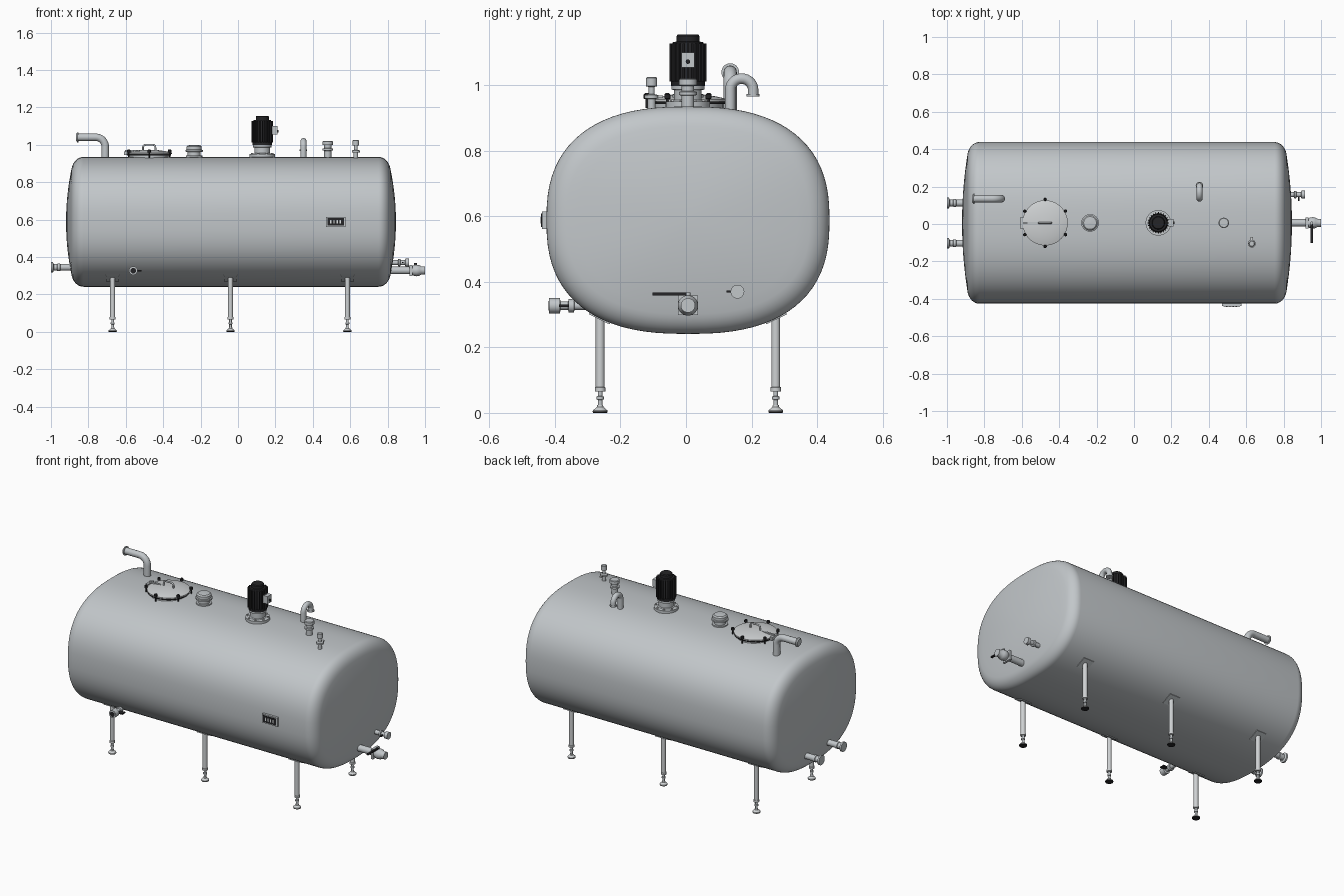
import bpy, bmesh, math
from mathutils import Vector, Matrix

if "Cube" in bpy.data.objects:
    bpy.data.objects.remove(bpy.data.objects["Cube"])

CY = 0.006                      # middle of the vessel in y
CZ, A, B, N = 0.588, 0.432, 0.347, 2.5   # oval section: centre, half axes, exponent


def material(name, rgb):
    m = bpy.data.materials.new(name)
    m.diffuse_color = (*rgb, 1)
    m.use_nodes = True
    m.node_tree.nodes["Principled BSDF"].inputs["Base Color"].default_value = m.diffuse_color
    return m


STEEL = material("brushed steel", (0.54, 0.57, 0.59))
BRIGHT = material("bright steel", (0.62, 0.64, 0.65))
BLACK = material("black", (0.018, 0.018, 0.02))
PALE = material("pale display", (0.75, 0.78, 0.78))


def finish(name, bm, mat, smooth=True):
    bmesh.ops.recalc_face_normals(bm, faces=bm.faces)
    me = bpy.data.meshes.new(name)
    bm.to_mesh(me)
    bm.free()
    me.materials.append(mat)
    ob = bpy.data.objects.new(name, me)
    bpy.context.collection.objects.link(ob)
    if smooth:
        bpy.ops.object.select_all(action='DESELECT')
        ob.select_set(True)
        bpy.context.view_layer.objects.active = ob
        bpy.ops.object.shade_smooth_by_angle(angle=math.radians(35))
    return ob


def loft(name, rings, mat):
    """Skin a list of equal-length point rings and cap both ends."""
    bm = bmesh.new()
    vs = [[bm.verts.new(p) for p in r] for r in rings]
    n = len(vs[0])
    for r0, r1 in zip(vs, vs[1:]):
        for i in range(n):
            j = (i + 1) % n
            bm.faces.new((r0[i], r0[j], r1[j], r1[i]))
    bm.faces.new(vs[0])
    bm.faces.new(vs[-1])
    return finish(name, bm, mat)


def lathe(name, origin, profile, mat, axis=(0, 0, 1), segs=28):
    """Turn (radius, distance along axis) points around an axis."""
    q = Vector((0, 0, 1)).rotation_difference(Vector(axis))
    o = Vector(origin)
    rings = [[o + q @ Vector((r * math.cos(t), r * math.sin(t), h))
              for t in (2 * math.pi * i / segs for i in range(segs))]
             for r, h in profile]
    return loft(name, rings, mat)


def boxes(name, items, mat):
    """One object from (centre, size, rotation) boxes."""
    bm = bmesh.new()
    for c, s, rot in items:
        m = Matrix.Translation(c) @ (rot or Matrix()) @ Matrix.Diagonal((*s, 1))
        bmesh.ops.create_cube(bm, size=1, matrix=m)
    return finish(name, bm, mat, smooth=False)


def pipe(name, pts, radius, bend, mat):
    """Tube through corner points, each inner corner rounded."""
    P = [Vector(p) for p in pts]
    path = [P[0]]
    for a, b, c in zip(P, P[1:], P[2:]):
        s, e = b + (a - b).normalized() * bend, b + (c - b).normalized() * bend
        k = s + e - b           # centre of the bend
        for i in range(9):
            t = math.pi / 2 * i / 8
            path.append(k + (s - k) * math.cos(t) + (e - k) * math.sin(t))
    path.append(P[-1])
    rings = []
    side = (P[1] - P[0]).cross(P[2] - P[1]).normalized()
    for i, p in enumerate(path):
        d = (path[min(i + 1, len(path) - 1)] - path[max(i - 1, 0)]).normalized()
        up = side.cross(d)
        rings.append([p + radius * (side * math.cos(t) + up * math.sin(t))
                      for t in (2 * math.pi * j / 20 for j in range(20))])
    return loft(name, rings, mat)


# Vessel: oval section, rounded knuckles and shallow dished ends
def oval(x, a, b):
    pts = []
    for i in range(80):
        c, s = math.cos(math.tau * i / 80), math.sin(math.tau * i / 80)
        pts.append((x, CY + a * math.copysign(abs(c) ** (2 / N), c),
                    CZ + b * math.copysign(abs(s) ** (2 / N), s)))
    return pts


half = []                       # (distance out from the centre, a, b)
for i in range(9):
    t = math.radians(76) * i / 8
    d = 0.08 * (1 - math.cos(t))
    half.append((0.8 - 0.065 * (1 - math.sin(t)) / 1 + 0.0, A - d, B - d))
a1, b1, x1 = half[-1][1], half[-1][2], half[-1][0]
# dished part continues the knuckle up to the crown
x_crown = 0.882
knuckle = [(x + 0.054, a, b) for x, a, b in half]
x1 += 0.054
dish = [(x1 + (x_crown - x1) * (1 - f * f), a1 * f, b1 * f)
        for f in (0.9, 0.75, 0.6, 0.45, 0.3, 0.15, 0.02)]
end = knuckle + dish
MX = -0.0375
loft("vessel", [oval(MX - x, a, b) for x, a, b in reversed(end)] +
     [oval(MX + x, a, b) for x, a, b in end], STEEL)

# Legs with pads, spindles and feet
for x in (-0.67, -0.04, 0.585):
    for s in (-1, 1):
        y = CY + s * 0.268
        lathe("leg", (x, y, 0), [(0.016, 0.066), (0.016, 0.078), (0.0135, 0.079),
                                 (0.0135, 0.32)], BRIGHT, segs=20)
        lathe("leg_spindle", (x, y, 0), [(0.007, 0.015), (0.007, 0.04), (0.011, 0.041),
                                         (0.011, 0.05), (0.007, 0.051), (0.007, 0.07)], STEEL, segs=12)
        lathe("foot", (x, y, 0), [(0.023, 0.004), (0.022, 0.008), (0.010, 0.018),
                                  (0.009, 0.024)], BRIGHT, segs=20)
        lathe("foot_sole", (x, y, 0), [(0.021, 0), (0.023, 0.004)], BLACK, segs=20)
        boxes("leg_pad", [((x, y, 0.291), (0.07, 0.07, 0.012),
                           Matrix.Rotation(s * 0.46, 4, 'X'))], STEEL)

# Manhole: neck, domed lid, clamps, handle and hinge
mx = -0.475
lathe("manhole_neck", (mx, CY, 0), [(0.108, 0.9), (0.108, 0.95)], STEEL, segs=48)
lathe("manhole_lid", (mx, CY, 0), [(0.115, 0.948), (0.121, 0.951), (0.121, 0.957), (0.112, 0.960),
                                   (0.085, 0.966), (0.05, 0.971), (0.002, 0.973)], BRIGHT, segs=48)
lathe("manhole_seal", (mx, CY, 0), [(0.118, 0.942), (0.118, 0.948)], BLACK, segs=48)
for i in range(6):
    t = math.radians(30 + 60 * i)
    px, py = mx + 0.126 * math.cos(t), CY + 0.126 * math.sin(t)
    lathe("clamp_knob", (px, py, 0), [(0.004, 0.93), (0.004, 0.958), (0.009, 0.959),
                                      (0.009, 0.972), (0.005, 0.976)], BLACK, segs=12)
pipe("lid_handle", [(mx - 0.033, CY, 0.965), (mx - 0.033, CY, 1.0), (mx + 0.033, CY, 1.0),
                    (mx + 0.033, CY, 0.965)], 0.005, 0.014, STEEL)
boxes("lid_hinge", [((mx - 0.127, CY, 0.955), (0.016, 0.06, 0.02), None),
                    ((mx - 0.08, CY, 0.968), (0.1, 0.012, 0.008), None)], STEEL)

# Vent
lathe("vent", (-0.235, CY, 0), [(0.044, 0.92), (0.044, 0.942), (0.034, 0.943), (0.034, 0.962),
                                (0.047, 0.963), (0.047, 0.972), (0.041, 0.974), (0.041, 0.99),
                                (0.034, 0.997), (0.002, 1.0)], STEEL, segs=36)

# Agitator: flange, pedestal, ribbed motor and terminal box
gx = 0.13
lathe("agitator_flange", (gx, CY, 0), [(0.068, 0.92), (0.068, 0.95), (0.047, 0.951), (0.042, 0.955),
                                       (0.042, 0.985), (0.05, 0.987), (0.05, 1.0)], STEEL, segs=36)
for i in range(8):
    t = math.tau * (i + 0.5) / 8
    lathe("flange_bolt", (gx + 0.058 * math.cos(t), CY + 0.058 * math.sin(t), 0),
          [(0.006, 0.948), (0.006, 0.957)], BRIGHT, segs=6)
lathe("motor", (gx, CY, 0), [(0.052, 0.998), (0.052, 1.012), (0.049, 1.014), (0.049, 1.125),
                             (0.046, 1.132), (0.035, 1.133), (0.035, 1.15), (0.031, 1.155)], BLACK, segs=36)
ribs = []
for i in range(24):
    t = math.tau * i / 24
    ribs.append(((gx + 0.051 * math.cos(t), CY + 0.051 * math.sin(t), 1.069),
                 (0.012, 0.005, 0.116), Matrix.Rotation(t, 4, 'Z')))
boxes("motor_ribs", ribs, BLACK)
boxes("terminal_box", [((gx + 0.065, CY, 1.077), (0.03, 0.04, 0.046), None)], STEEL)
lathe("cable_gland", (gx + 0.079, CY, 1.072), [(0.007, 0), (0.007, 0.008)], BLACK, (1, 0, 0), 12)

# Overflow elbow and gooseneck vent
pipe("overflow_pipe", [(-0.71, 0.135, 0.9), (-0.71, 0.135, 1.04), (-0.855, 0.135, 1.04)],
     0.02, 0.05, STEEL)
lathe("overflow_flange", (-0.853, 0.135, 1.04), [(0.027, 0), (0.027, -0.006), (0.02, -0.012)], STEEL, (1, 0, 0))
pipe("gooseneck", [(0.35, 0.135, 0.9), (0.35, 0.135, 1.02), (0.35, 0.205, 1.02), (0.35, 0.205, 0.972)],
     0.016, 0.0345, STEEL)
lathe("gooseneck_lip", (0.35, 0.205, 0), [(0.02, 0.966), (0.02, 0.974)], STEEL)

# Clamped top fittings
lathe("clamp_fitting", (0.48, CY, 0), [(0.019, 0.92), (0.019, 0.968), (0.027, 0.97), (0.027, 0.98),
                                       (0.019, 0.982), (0.019, 0.998), (0.028, 1.0),
                                       (0.028, 1.017), (0.024, 1.02)], STEEL)
lathe("relief_fitting", (0.63, -0.105, 0), [(0.012, 0.91), (0.012, 0.958), (0.021, 0.96), (0.021, 0.97),
                                            (0.009, 0.973), (0.009, 0.995), (0.017, 0.997),
                                            (0.017, 1.022), (0.013, 1.025)], STEEL, segs=20)
boxes("relief_tab", [((0.63, -0.085, 0.965), (0.012, 0.03, 0.008), None)], BRIGHT)

# Pipe stubs on the left end
for y in (0.112, -0.103):
    lathe("left_stub", (0, y, 0.345), [(0.018, -0.86), (0.018, -0.95), (0.021, -0.952), (0.021, -0.965),
                                       (0.018, -0.967), (0.018, -0.985), (0.029, -0.99),
                                       (0.029, -1.0)], STEEL, (1, 0, 0))

# Drain outlet with valve and lever on the right end
lathe("drain_pipe", (0, CY, 0.328), [(0.02, 0.78), (0.02, 0.925)], STEEL, (1, 0, 0))
boxes("drain_plate", [((0.925, CY, 0.328), (0.014, 0.06, 0.06), None)], STEEL)
lathe("drain_valve", (0, CY, 0.328), [(0.022, 0.93), (0.028, 0.94), (0.031, 0.955), (0.028, 0.97),
                                      (0.022, 0.98), (0.022, 1.0)], STEEL, (1, 0, 0))
lathe("lever_stem", (0.95, CY, 0), [(0.008, 0.33), (0.008, 0.368)], STEEL, segs=12)
boxes("drain_lever", [((0.95, -0.046, 0.363), (0.012, 0.112, 0.008), None)], BLACK)

# Sample valve on the right end
lathe("sample_valve", (0, 0.157, 0.37), [(0.013, 0.78), (0.013, 0.855), (0.02, 0.857), (0.02, 0.867),
                                         (0.013, 0.869), (0.013, 0.893), (0.021, 0.895),
                                         (0.021, 0.915)], STEEL, (1, 0, 0), 20)
boxes("sample_lever", [((0.88, 0.14, 0.37), (0.008, 0.032, 0.006), None)], BLACK)

# Sample valve on the front
lathe("front_valve", (-0.56, 0, 0.327), [(0.013, -0.25), (0.013, -0.34), (0.02, -0.342), (0.02, -0.358),
                                         (0.013, -0.36), (0.013, -0.383), (0.023, -0.385),
                                         (0.023, -0.418)], STEEL, (0, 1, 0), 20)
lathe("front_valve_bore", (-0.56, -0.418, 0.327), [(0.015, 0), (0.015, -0.002)], BLACK, (0, 1, 0), 20)
boxes("front_valve_lever", [((-0.535, -0.372, 0.327), (0.04, 0.03, 0.007), None)], BLACK)

# Temperature display on the front
dx, dz = 0.522, 0.588
boxes("display_housing", [((dx, -0.427, dz), (0.104, 0.024, 0.054), None)], STEEL)
boxes("display_panel", [((dx, -0.440, dz), (0.088, 0.004, 0.04), None)], BLACK)
boxes("display_readout", [((dx + i * 0.017, -0.4425, dz), (0.007, 0.002, 0.02), None)
                          for i in (-1.5, -0.5, 0.5, 1.5)], PALE)
